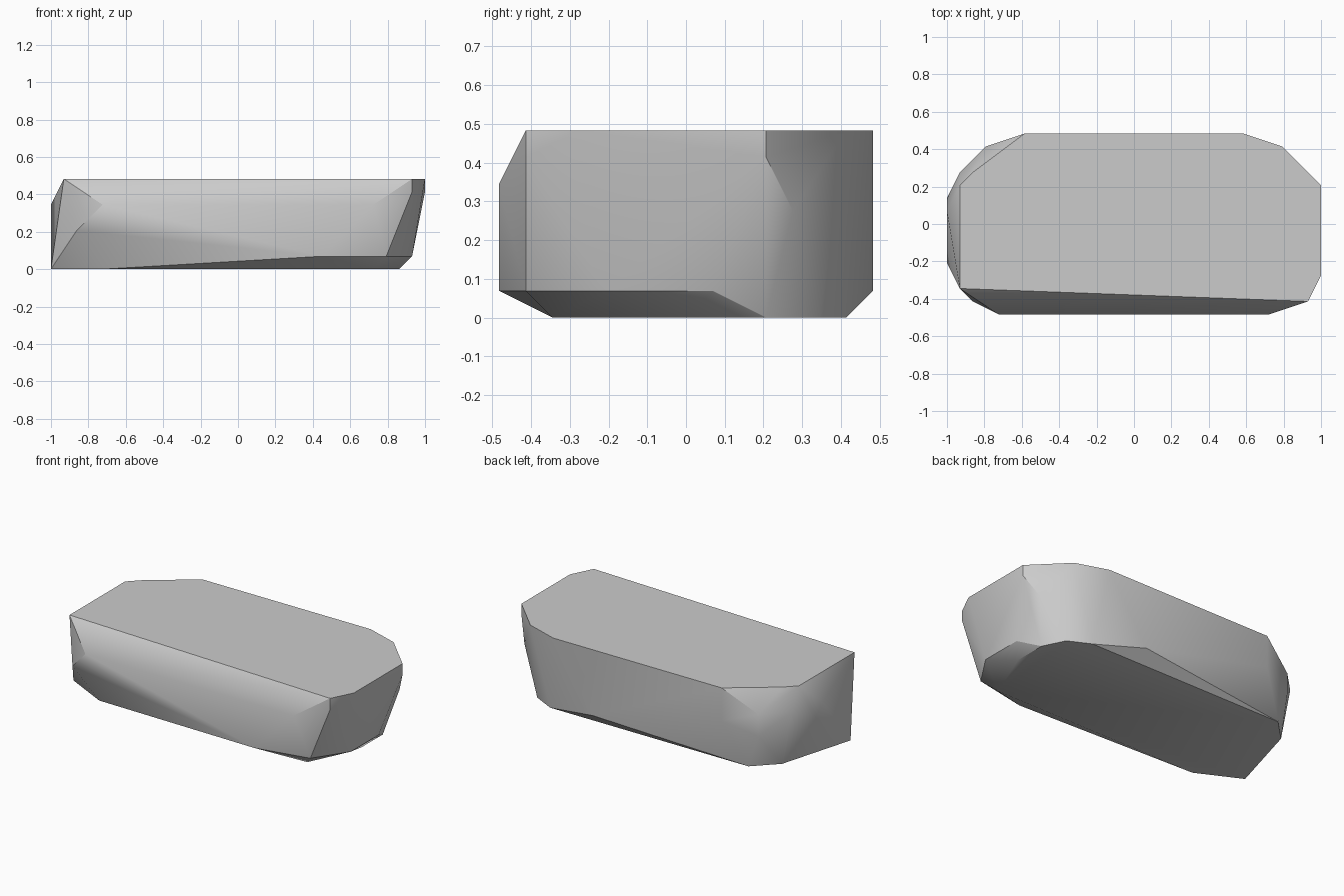
import bpy
import bmesh
import math
from mathutils import Vector

default_cube = bpy.data.objects.get("Cube")
if default_cube:
    bpy.data.objects.remove(default_cube, do_unlink=True)

# The block is cut on a regular grid: length 29 cells, depth 14, height 7
CELL = 2 / 29
HALF_LENGTH = 29 / 2


def flat_material(name, color):
    material = bpy.data.materials.new(name)
    material.use_nodes = True
    material.diffuse_color = color
    shader = next(node for node in material.node_tree.nodes if node.type == "BSDF_PRINCIPLED")
    shader.inputs["Base Color"].default_value = color
    return material


def faceted_solid(name, outlines, material, smooth_degrees):
    """Wrap a convex skin around corner outlines keyed by their height in cells."""
    bm = bmesh.new()
    for height, corners in outlines.items():
        for along, across in corners:
            position = Vector((along - HALF_LENGTH, across, height)) * CELL
            bm.verts.new(position)

    hull = bmesh.ops.convex_hull(bm, input=bm.verts, use_existing_faces=False)
    leftovers = set(hull["geom_interior"]) | set(hull["geom_unused"])
    loose = [item for item in leftovers if isinstance(item, bmesh.types.BMVert)]
    bmesh.ops.delete(bm, geom=loose, context="VERTS")

    # Merge the coplanar triangles of the flat top and underside
    bmesh.ops.dissolve_limit(bm, angle_limit=math.radians(1), verts=bm.verts, edges=bm.edges)
    bmesh.ops.recalc_face_normals(bm, faces=bm.faces)

    mesh = bpy.data.meshes.new(name)
    bm.to_mesh(mesh)
    bm.free()
    mesh.materials.append(material)

    solid = bpy.data.objects.new(name, mesh)
    bpy.context.collection.objects.link(solid)
    bpy.ops.object.select_all(action="DESELECT")
    solid.select_set(True)
    bpy.context.view_layer.objects.active = solid
    bpy.ops.object.shade_smooth_by_angle(angle=math.radians(smooth_degrees))
    return solid


stone_grey = flat_material("stone grey", (0.6, 0.6, 0.6, 1))

# Corners that stand out at each height, from the underside to the top
stone_outlines = {
    0: [(0, -3), (4, -5), (25, -5), (27, 0), (27, 3), (26, 5), (24, 6), (4, 6), (2, 4)],
    1: [(21, -7), (26, -6), (28, -3), (28, 1), (19, 7)],
    3: [(2, -6), (3, 6)],
    4: [(0, 2), (28, 4), (6, 7)],
    5: [(4, -7), (25, -7), (0, 1), (3, 6), (1, 4)],
    6: [(28, -6), (29, 3)],
    7: [(1, -5), (28, -6), (29, -4), (29, 3), (26, 6), (23, 7), (6, 7), (2, 4), (1, 3)],
}

faceted_solid("stone_block", stone_outlines, stone_grey, 30)
